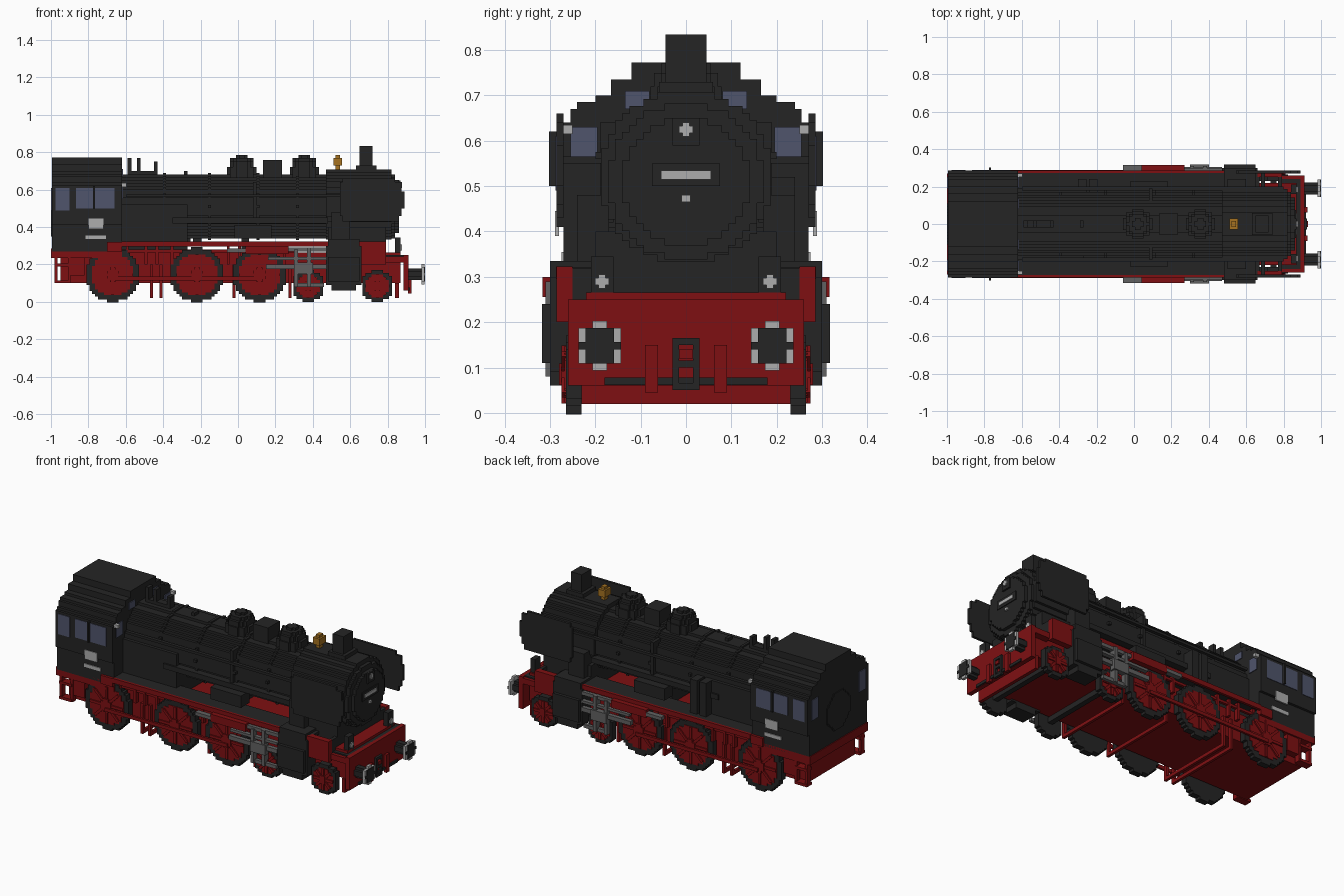
import bpy
import bmesh
import math
from mathutils import Matrix

STEP = 1 / 64  # size of one stair step on rounded shapes

default_cube = bpy.data.objects.get("Cube")
if default_cube:
    bpy.data.objects.remove(default_cube, do_unlink=True)


def make_material(name, red, green, blue):
    material = bpy.data.materials.new(name)
    material.use_nodes = True
    colour = (red, green, blue, 1)
    material.diffuse_color = colour
    shader = material.node_tree.nodes["Principled BSDF"]
    shader.inputs["Base Color"].default_value = colour
    shader.inputs["Roughness"].default_value = .8
    return material


black = make_material("black_paint", .018, .018, .018)
red = make_material("red_paint", .21, .005, .006)
steel = make_material("rod_steel", .12, .12, .12)
silver = make_material("light_grey", .42, .42, .42)
glass = make_material("window_blue", .08, .09, .15)
brass = make_material("bell_brass", .38, .17, .015)


def finish(name, bm, material):
    bmesh.ops.recalc_face_normals(bm, faces=bm.faces)
    mesh = bpy.data.meshes.new(name)
    bm.to_mesh(mesh)
    bm.free()
    mesh.materials.append(material)
    part = bpy.data.objects.new(name, mesh)
    bpy.context.collection.objects.link(part)
    return part


def box(name, material, x, y, z):
    """Block from three (low, high) ranges."""
    bm = bmesh.new()
    bmesh.ops.create_cube(bm, size=1)
    for vert in bm.verts:
        vert.co = [span[0] if c < 0 else span[1] for c, span in zip(vert.co, (x, y, z))]
    return finish(name, bm, material)


def pair(name, material, x, y, z):
    """Block on both sides of the engine."""
    box("left_" + name, material, x, y, z)
    box("right_" + name, material, x, (-y[1], -y[0]), z)


def prism(name, material, axis, span, rows):
    """Stepped outline of (low, high, start, end) rows, extruded along an axis."""
    outline = []
    for low, high, start, end in rows:
        outline += [(end, low), (end, high)]
    for low, high, start, end in reversed(rows):
        outline += [(start, high), (start, low)]
    place = {"x": lambda u, v, a: (a, u, v),
             "y": lambda u, v, a: (u, a, v),
             "z": lambda u, v, a: (u, v, a)}[axis]
    bm = bmesh.new()
    points = [p for i, p in enumerate(outline) if p != outline[i - 1]]
    rings = [[bm.verts.new(place(u, v, a)) for u, v in points] for a in span]
    for ring in rings:
        bm.faces.new(ring)
    for i in range(len(points)):
        bm.faces.new((rings[0][i - 1], rings[0][i], rings[1][i], rings[1][i - 1]))
    return finish(name, bm, material)


def disc(name, material, axis, span, centre, radius):
    """Cylinder with a stair-stepped rim."""
    count = max(2, round(2 * radius / STEP))
    u, v = centre
    rows = []
    for i in range(count):
        low = (i - count / 2) * STEP
        half = math.sqrt(max(0, radius ** 2 - (low + STEP / 2) ** 2))
        half = max(1, round(half / STEP)) * STEP
        rows.append((v + low, v + low + STEP, u - half, u + half))
    return prism(name, material, axis, span, rows)


def disc_pair(name, material, span, centre, radius):
    for side, word in ((1, "left_"), (-1, "right_")):
        disc(word + name, material, "y", [side * a for a in span], centre, radius)


def wheel(name, x, radius):
    """Black tyre, red centre, red spokes and hub on both sides."""
    disc_pair(name + "_tyre", black, (.23, .265), (x, radius), radius)
    disc_pair(name + "_centre", red, (.26, .268), (x, radius), radius * .77)
    disc_pair(name + "_hub", red, (.26, .28), (x, radius), radius * .25)
    for side in (1, -1):
        bm = bmesh.new()
        for k in range(4):
            turn = Matrix.Rotation(k * math.pi / 4, 4, "Y")
            shape = Matrix.Diagonal((radius * 1.5, .01, STEP, 1))
            bmesh.ops.create_cube(bm, size=1, matrix=turn @ shape)
        spokes = finish(name + "_spokes", bm, red)
        spokes.location = (x, side * .27, radius)
    box(name + "_axle", black, (x - STEP, x + STEP), (-.24, .24), (radius - STEP, radius + STEP))


def cross(name, x, y, z):
    """Small plus-shaped lamp lens facing forward."""
    s = STEP / 2
    box(name + "_bar", silver, (x, x + .006), (y - 2 * s, y + 2 * s), (z - s, z + s))
    box(name + "_post", silver, (x, x + .007), (y - s, y + s), (z - 2 * s, z + 2 * s))


# Boiler, bands, smokebox and firebox
disc("boiler", black, "x", (-.63, .48), (0, .51), .172)
for x in (-.4, -.16, .1, .31):
    disc("boiler_band", black, "x", (x, x + STEP), (0, .51), .18)
disc("smokebox", black, "x", (.47, .82), (0, .52), .19)
disc("smokebox_rim", black, "x", (.82, .84), (0, .51), .172)
disc("smokebox_door", black, "x", (.84, .86), (0, .51), .14)
box("firebox", black, (-.63, -.27), (-.19, .19), (.25, .52))
box("smokebox_saddle", black, (.48, .79), (-.2, .2), (.2, .4))
box("boiler_support", black, (.02, .06), (-.1, .1), (.24, .36))

# Fittings on the smokebox door
box("number_board", black, (.86, .865), (-.075, .075), (.5, .55))
box("number_plate", silver, (.865, .87), (-.055, .055), (.515, .535))
box("door_handle", silver, (.86, .87), (-.01, .01), (.465, .48))
box("top_lamp", black, (.83, .87), (-.03, .03), (.59, .65))
cross("top_lamp_lens", .87, 0, .625)

# Chimney, domes, sand box and bell
box("chimney", black, (.65, .72), (-.045, .045), (.68, .834))
box("chimney_foot", black, (.63, .74), (-.06, .06), (.68, .73))
for x in (.02, .355):
    for radius, top in ((.08, .72), (.07, .75), (.055, .77), (.03, .785)):
        disc("steam_dome", black, "z", (.64, top), (x, 0), radius)
box("sand_box", black, (.135, .235), (-.055, .055), (.64, .76))
box("bell", brass, (.51, .555), (-.03, .03), (.73, .77))
box("bell_crown", brass, (.52, .545), (-.016, .016), (.7, .785))
for x, top in ((-.58, .77), (-.53, .77), (-.44, .75), (-.28, .7)):
    box("valve_post", black, (x - .01, x + .01), (-.02, .02), (.65, top))
box("valve_rail", black, (-.58, -.44), (-.02, .02), (.68, .7))

# Pipes, pumps and hand rails on the boiler sides
pair("hand_rail", black, (-.6, .8), (.18, .2), (.56, .575))
pair("long_pipe", black, (-.35, .48), (.16, .2), (.42, .45))
pair("feed_pipe", black, (.08, .1), (.12, .19), (.44, .64))
pair("pump", black, (-.02, .18), (.15, .23), (.34, .41))
pair("steam_pipe", black, (.5, .6), (.17, .24), (.31, .48))
for x in (-.3, -.24):
    box("air_tank", black, (x, x + .045), (.17, .24), (.32, .52))

# Smoke deflectors
for side in (1, -1):
    prism("smoke_deflector", black, "y", (side * .27, side * .285),
          [(.43, .46, .56, .86), (.46, .5, .545, .875), (.5, .59, .545, .89),
           (.59, .64, .545, .875), (.64, .66, .56, .84)])
pair("deflector_stay", black, (.68, .7), (.17, .275), (.55, .565))

# Cab with a stepped roof
cab_rows = [(.27, .41, .27), (.41, .625, .285), (.625, .64, .27), (.64, .67, .255),
            (.67, .685, .24), (.685, .7, .2), (.7, .735, .165), (.735, .773, .12)]
prism("cab", black, "x", (-.995, -.62), [(low, high, -half, half) for low, high, half in cab_rows])
disc("cab_rear_hatch", black, "x", (-1, -.995), (0, .46), .11)
pair("rear_window", glass, (-1, -.99), (.19, .25), (.49, .61))
pair("cab_front_window", glass, (-.625, -.615), (.195, .255), (.55, .63))
pair("upper_front_window", glass, (-.625, -.615), (.08, .135), (.67, .71))
pair("small_side_window", glass, (-.975, -.9), (.28, .288), (.49, .61))
pair("large_side_window", glass, (-.865, -.66), (.28, .288), (.5, .61))
pair("window_divider", black, (-.775, -.765), (.28, .302), (.5, .62))
pair("cab_number_plate", silver, (-.8, -.72), (.28, .289), (.39, .445))
pair("cab_name_strip", silver, (-.815, -.705), (.268, .275), (.335, .355))
pair("cab_lamp", silver, (-.62, -.595), (.25, .27), (.615, .635))

# Running boards and main frame
pair("running_board", black, (-.62, .67), (.15, .272), (.305, .322))
pair("board_edge", red, (-.62, .67), (.272, .287), (.295, .323))
pair("lower_rail", red, (-.62, .3), (.24, .255), (.265, .28))
for x in (-.6, -.5, -.44, -.36, -.06, .0, .24):
    pair("board_bracket", red, (x, x + STEP), (.235, .26), (.2, .3))
box("main_frame", red, (-.95, .87), (-.22, .22), (.1, .265))
box("cab_sill", red, (-1, -.62), (-.27, .27), (.235, .285))
pair("rear_arch", red, (-.7, -.62), (.255, .285), (.27, .32))
pair("cab_spring", red, (-.9, -.82), (.22, .26), (.14, .24))

# Steps below the cab
for x in (-.98, -.91):
    pair("step_post", red, (x, x + STEP), (.235, .265), (.1, .25))
for z in (.1, .19):
    pair("step_tread", red, (-.98, -.9), (.225, .27), (z, z + STEP))

# Brake gear
for x in (-.47, -.42, -.03, .27):
    box("brake_bar", red, (x, x + STEP), (-.235, .235), (.02, .04))
    pair("brake_hanger", red, (x, x + STEP), (.22, .24), (.02, .2))

# Wheels
for x in (-.67, -.22, .115):
    wheel("driving_wheel", x, .145)
for x in (.375, .745):
    wheel("leading_wheel", x, .085)

# Cylinders, with stepped top and bottom
for side in (1, -1):
    prism("cylinder", black, "y", (side * .2, side * .3),
          [(.06, .09, .5, .63), (.09, .3, .47, .66), (.3, .335, .48, .65)])
pair("cylinder_cover", black, (.48, .65), (.3, .318), (.11, .24))

# Valve gear and rods
pair("slide_bar", steel, (.16, .47), (.28, .305), (.225, .24))
pair("valve_rod", steel, (.25, .47), (.28, .3), (.27, .29))
pair("piston_rod", steel, (.15, .47), (.28, .305), (.175, .2))
pair("crosshead", steel, (.3, .4), (.285, .318), (.15, .21))
pair("motion_bracket", steel, (.37, .39), (.27, .31), (.08, .29))
pair("motion_link", steel, (.3, .32), (.28, .31), (.08, .28))
pair("link_foot", steel, (.3, .46), (.28, .3), (.08, .1))
pair("link_frame", red, (.04, .27), (.285, .316), (.255, .3))
pair("link_pivot", steel, (-.06, .04), (.285, .316), (.265, .285))
pair("coupling_rod", red, (-.67, .13), (.275, .288), (.115, .135))

# Front deck and buffer beam
box("deck_plate", black, (.77, .79), (-.25, .25), (.23, .32))
pair("deck_side", red, (.66, .79), (.25, .285), (.2, .323))
box("deck_frame", red, (.78, .9), (-.26, .26), (.21, .243))
box("deck_top", black, (.78, .89), (-.24, .24), (.243, .25))
box("buffer_beam", red, (.885, .912), (-.26, .26), (.06, .25))
box("lower_guard", red, (.84, .86), (-.23, .23), (.02, .1))
box("guard_bar", black, (.91, .92), (-.18, .18), (.062, .078))
for side in (1, -1):
    y = side * .185
    box("deck_lamp", black, (.84, .87), (y - .025, y + .025), (.25, .345))
    cross("deck_lamp_lens", .87, y, .29)
    y = side * .19
    disc("buffer_stem", black, "x", (.9, .985), (y, .148), .03)
    disc("buffer_head", silver, "x", (.98, .996), (y, .148), .052)
    disc("buffer_face", black, "x", (.99, 1), (y, .148), .04)

# Coupling and brake hoses
pair("coupling_side", black, (.91, .925), (.015, .03), (.05, .165))
for z in (.05, .1, .15):
    box("coupling_link", black, (.91, .925), (-.03, .03), (z, z + STEP))
pair("brake_hose", red, (.91, .928), (.062, .09), (.045, .15))
box("coupling_hook", red, (.91, .93), (-.015, .015), (.12, .14))
